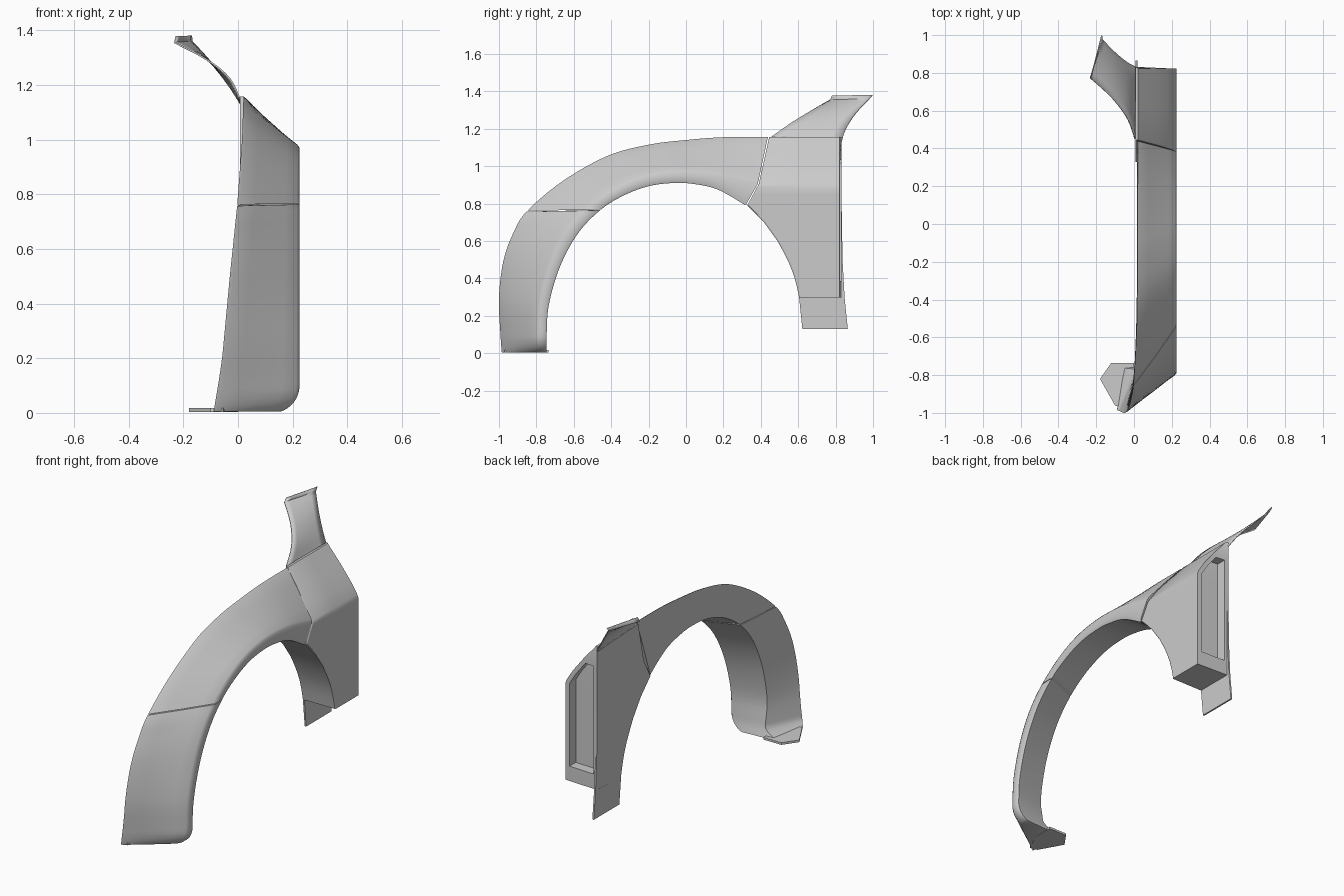
import bpy, bmesh, math

if "Cube" in bpy.data.objects:
    bpy.data.objects.remove(bpy.data.objects["Cube"])

OUT = 0.225   # outermost x of the flare
BACK = 0.008  # inner x of the rear panel


def interp(table, v):
    for (a, p), (b, q) in zip(table, table[1:]):
        if v <= b:
            return p + (q - p) * max(0, (v - a) / (b - a))
    return table[-1][1]


def back_x(z):
    return interp([(0, -.09), (.1, -.073), (.2, -.058), (.5, -.03), (.76, -.003), (1, .015), (1.16, .02)], z)


def spline(pts, s):
    i = min(int(s), len(pts) - 2)
    t = s - i
    p1, p2 = pts[i], pts[i + 1]
    p0, p3 = pts[max(i - 1, 0)], pts[min(i + 2, len(pts) - 1)]
    return [.5 * (2 * b + (c - a) * t + (2 * a - 5 * b + 4 * c - d) * t * t + (3 * b - a - 3 * c + d) * t ** 3)
            for a, b, c, d in zip(p0, p1, p2, p3)]


def finish(name, bm, angle=35, shell=0):
    bmesh.ops.remove_doubles(bm, verts=bm.verts, dist=1e-5)
    me = bpy.data.meshes.new(name)
    bm.to_mesh(me)
    bm.free()
    ob = bpy.data.objects.new(name, me)
    bpy.context.collection.objects.link(ob)
    bpy.context.view_layer.objects.active = ob
    ob.select_set(True)
    bpy.ops.object.shade_smooth_by_angle(angle=math.radians(angle))
    ob.select_set(False)
    if shell:
        mod = ob.modifiers.new("thickness", 'SOLIDIFY')
        mod.thickness = shell
        mod.offset = 0
    return ob


def loft(rings):
    bm = bmesh.new()
    vs = [[bm.verts.new(p) for p in r] for r in rings]
    n = len(rings[0])
    for a, b in zip(vs, vs[1:]):
        for i in range(n):
            j = (i + 1) % n
            bm.faces.new((a[i], a[j], b[j], b[i]))
    bm.faces.new(vs[0][::-1])
    bm.faces.new(vs[-1])
    bmesh.ops.recalc_face_normals(bm, faces=bm.faces)
    bm.normal_update()
    return bm


def plate(name, bottom, top):
    return finish(name, loft([bottom, top]))


# Arch stations: body line (y,z), flare crease (y,z), wheel opening (y,z)
ST = [(-.985, .005, -.79, .005, -.745, .005),
      (-.992, .1, -.79, .1, -.745, .1),
      (-1.0, .3, -.777, .28, -.733, .26),
      (-.975, .5, -.72, .48, -.675, .46),
      (-.92, .65, -.64, .64, -.578, .64),
      (-.85, .76, -.53, .765, -.455, .768),
      (-.66, .92, -.38, .875, -.33, .845),
      (-.42, 1.055, -.23, .94, -.2, .893),
      (-.2, 1.115, -.08, .967, -.07, .91),
      (0, 1.14, .05, .968, .04, .905),
      (.2, 1.155, .2, .95, .17, .875),
      (.44, 1.157, .385, .905, .32, .79)]


def arch_ring(s):
    by, bz, cy, cz, ay, az = spline(ST, s)
    ring = []
    for t, f in ((0, 0), (.03, .05), (.25, .28), (.5, .54), (.75, .785), (.93, .96), (1, 1)):
        ring.append([f, by + (cy - by) * t, bz + (cz - bz) * t])
    ring += [[1, cy + (ay - cy) * .8, cz + (az - cz) * .8], [.975, ay, az]]
    for p in ring:
        # lower outer corner is rounded off
        d = max(0, .1 - p[2])
        o = OUT - (.1 - math.sqrt(.01 - d * d))
        p[0] = back_x(p[2]) + (o - back_x(p[2])) * p[0]
    # inward lip, tilted toward the skin and curling into the foot
    k = .2 * min(1, (11 - s) / 5) * min(1, .3 + az * 4)
    y, z = ay + (by - ay) * k, az + (bz - az) * k
    ax, ix = ring[-1][0], .015 - .11 * max(0, 1 - az / .07) ** 2
    for t in (.5, 1):
        ring.append([ax + (ix - ax) * t, ay + (y - ay) * t, az + (z - az) * t])
    return ring


def arch(name, s0, s1, n, extra=()):
    params = sorted([s0 + (s1 - s0) * i / n for i in range(n + 1)] + list(extra))
    return finish(name, loft([arch_ring(s) for s in params]), 50)


# Front and middle flare sections, split by a narrow seam
arch("front_flare", 0, 4.98, 28, (.04, .09, .28, .45, .6, .8))
arch("arch_flare", 5.015, 10.985, 36)

# Foot shelf turning inward under the front section
foot = [(-.055, -.97), (-.10, -.962), (-.18, -.82), (-.12, -.735), (.0, -.735), (.0, -.86)]
plate("front_foot", [(x, y, .004) for x, y in foot], [(x, y, .017) for x, y in foot])

# Rear panel: horizontal slices from wheel opening to rear face
FRONT = [(.3, .605), (.4, .583), (.5, .544), (.6, .489), (.7, .417), (.79, .327), (.905, .389), (1.157, .445)]
TOP = [(.885, .225), (.905, .217), (.97, .175), (1.06, .105), (1.14, .036), (1.157, .022)]
zs = [.297, .36, .42, .48, .54, .6, .65, .7, .75, .79, .85, .885, .905, .97, 1.02, 1.06, 1.14, 1.157]
rings = []
for z in zs:
    f, o, b = interp(FRONT, z), interp(TOP, z), BACK
    m = f + (.83 - f) * .5
    rings.append([(b, f, z), (o - .004, f, z), (o, f + .008, z), (o, m, z), (o, .822, z),
                  (b + .001, .832, z), (b, m, z)])
bm = loft(rings)
# recessed vent in the rear face
vent = [f for f in bm.faces if abs(f.normal.y) > .8 and f.calc_center_median().y > .8
        and .35 < f.calc_center_median().z < 1.06]
bmesh.ops.inset_region(bm, faces=vent, thickness=.026, use_even_offset=True)
ext = bmesh.ops.extrude_face_region(bm, geom=vent)
bmesh.ops.delete(bm, geom=vent, context='FACES_ONLY')
for v in (g for g in ext["geom"] if isinstance(g, bmesh.types.BMVert)):
    v.co.y -= .06
finish("rear_panel", bm, 25)

# Lower rear tongue and the thin flange rising behind the rear panel
for name, pts in (("rear_tongue", [(.605, .297), (.622, .13), (.865, .13), (.848, .297)]),
                  ("rear_flange", [(.825, .297), (.848, .297), (.837, .5), (.832, .8), (.825, .8)])):
    plate(name, [(BACK, y, z) for y, z in pts], [(BACK + .01, y, z) for y, z in pts])

# Upper pillar tab with a small upright lip
FE = [(.005, .45, 1.152), (-.033, .555, 1.226), (-.115, .665, 1.293), (-.232, .772, 1.355)]
RE = [(.01, .832, 1.13), (-.035, .855, 1.2), (-.1, .908, 1.283), (-.168, .978, 1.358)]
bm = bmesh.new()
rows = []
for i in range(13):
    a, b = spline(FE, i / 4), spline(RE, i / 4)
    rows.append([bm.verts.new([p + (q - p) * k / 6 for p, q in zip(a, b)]) for k in range(7)])
rows.append([bm.verts.new((-.226 + .055 * k / 6, .782 + .215 * k / 6, 1.379)) for k in range(7)])
for r, q in zip(rows, rows[1:]):
    for k in range(6):
        bm.faces.new((r[k], r[k + 1], q[k + 1], q[k]))
finish("pillar_tab", bm, 35, .006)
